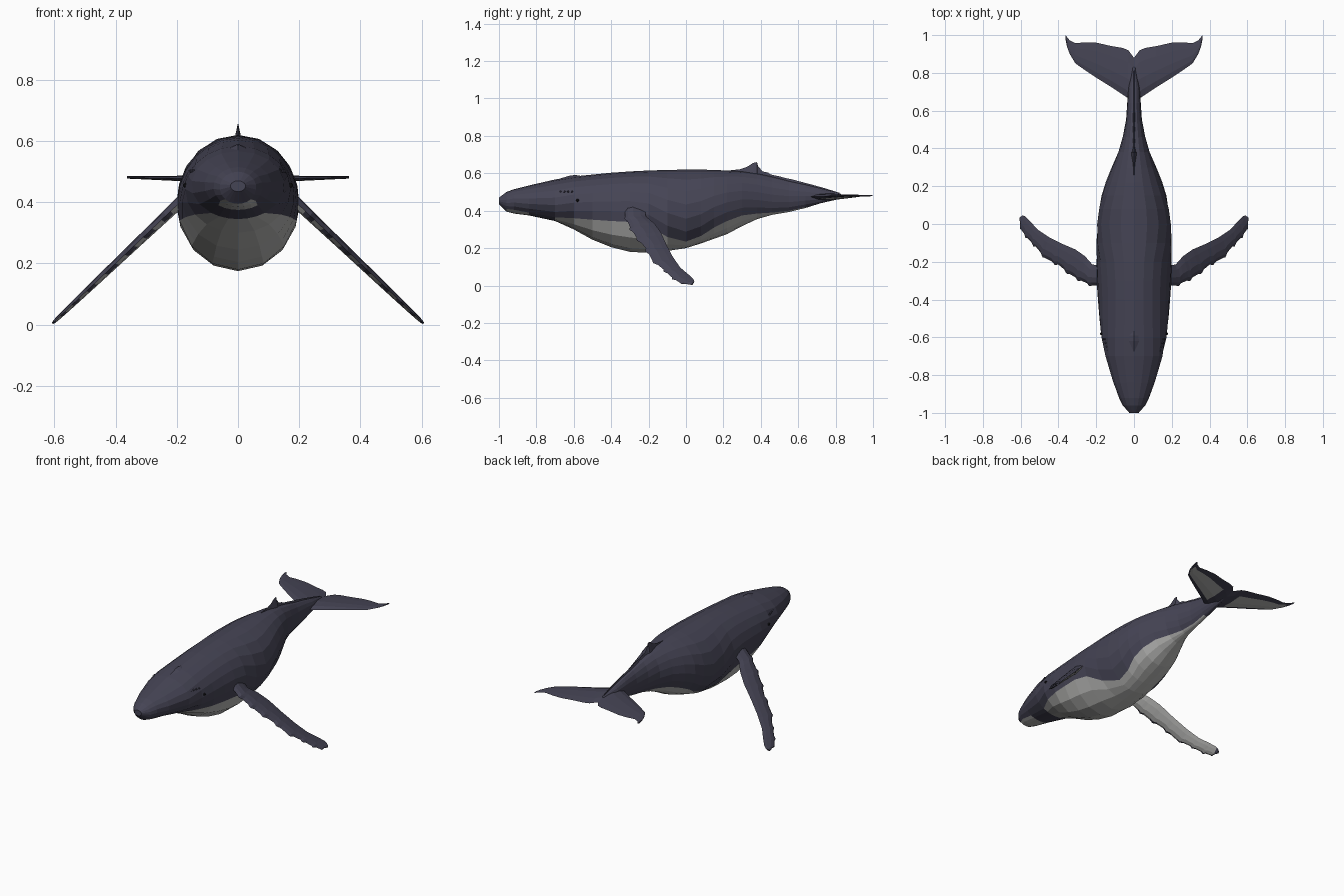
import bpy
import bmesh
import math
from mathutils import Vector

default_cube = bpy.data.objects.get("Cube")
if default_cube:
    bpy.data.objects.remove(default_cube, do_unlink=True)


def make_material(name, colour):
    material = bpy.data.materials.new(name)
    material.use_nodes = True
    material.diffuse_color = colour
    shader = next(n for n in material.node_tree.nodes if n.type == "BSDF_PRINCIPLED")
    shader.inputs["Base Color"].default_value = colour
    return material


MATERIALS = [
    make_material("slate skin", (0.06, 0.058, 0.09, 1)),
    make_material("pale belly", (0.46, 0.46, 0.45, 1)),
    make_material("black eye", (0.01, 0.01, 0.012, 1)),
]
SKIN, BELLY, EYE = range(len(MATERIALS))


def finish(name, bm, mirrored=False):
    """Turn a bmesh into a flat shaded object, optionally mirrored left to right."""
    bmesh.ops.recalc_face_normals(bm, faces=bm.faces)
    mesh = bpy.data.meshes.new(name)
    bm.to_mesh(mesh)
    bm.free()
    for material in MATERIALS:
        mesh.materials.append(material)
    obj = bpy.data.objects.new(name, mesh)
    bpy.context.collection.objects.link(obj)
    if mirrored:
        obj.modifiers.new("left and right", "MIRROR").use_axis[0] = True
    return obj


def loft(bm, rings, paint, cap_first=True, cap_last=True):
    """Skin a row of equal rings; paint(segment, side) picks each face's material."""
    rows = [[bm.verts.new(point) for point in ring] for ring in rings]
    count = len(rows[0])
    for segment, (a, b) in enumerate(zip(rows, rows[1:])):
        for side in range(count):
            after = (side + 1) % count
            face = bm.faces.new((a[side], a[after], b[after], b[side]))
            face.material_index = paint(segment, side)
    if cap_first:
        bm.faces.new(rows[0])
    if cap_last:
        bm.faces.new(rows[-1])


# Body stations: y, top, bottom, half width, height of the pale belly edge
BODY = [
    (-1.0, .47, .435, .025, .44),
    (-.96, .50, .395, .06, .41),
    (-.92, .515, .385, .08, .405),
    (-.84, .535, .375, .11, .39),
    (-.70, .567, .345, .152, .365),
    (-.60, .583, .30, .172, .36),
    (-.50, .593, .245, .184, .352),
    (-.40, .603, .205, .191, .345),
    (-.30, .61, .18, .198, .34),
    (-.20, .615, .175, .2, .32),
    (-.10, .618, .185, .2, .26),
    (0, .62, .2, .196, .235),
    (.08, .62, .225, .186, .265),
    (.15, .618, .25, .172, .31),
    (.22, .615, .275, .15, .345),
    (.30, .61, .318, .118, .375),
    (.38, .60, .355, .084, .385),
    (.46, .583, .378, .06, .39),
    (.55, .56, .393, .042, .40),
    (.64, .54, .415, .036, .42),
    (.72, .52, .44, .03, .44),
    (.83, .49, .465, .008, .47),
]
UPPER, LOWER = 14, 6


def body_ring(y, top, bottom, width, belly):
    centre, half = (top + bottom) / 2, (top - bottom) / 2
    edge = math.asin(max(-.97, min(-.1, (belly - centre) / half)))
    back, under = math.pi - 2 * edge, math.pi + 2 * edge
    angles = [edge + back * i / UPPER for i in range(UPPER)]
    angles += [edge + back + under * i / LOWER for i in range(LOWER)]
    return [(width * math.cos(a), y, centre + half * math.sin(a)) for a in angles]


def paint_body(segment, side):
    middle = (BODY[segment][0] + BODY[segment + 1][0]) / 2
    chin = -.97 < middle < -.84
    belly = -.7 < middle < .62
    return BELLY if side >= UPPER and (chin or belly) else SKIN


bm = bmesh.new()
loft(bm, [body_ring(*station) for station in BODY], paint_body)
finish("body", bm)

# Blade section: chord position and relative thickness, over the top then underneath
OVER = [(0, 0), (.15, .75), (.4, 1), (.75, .55), (1, 0)]
SECTION = OVER + [(u, -h) for u, h in reversed(OVER[1:-1])]
TRAILING, REAR, FRONT, LEADING = range(len(OVER) - 1, len(SECTION))


def blade_ring(lead, trail, normal, half):
    return [lead.lerp(trail, u) + normal * half * h for u, h in SECTION]


# Flippers: leading x, y and trailing x, y from root to tip
FLIPPER = [
    (.16, -.33, .16, -.22),
    (.22, -.325, .22, -.215),
    (.28, -.30, .26, -.17),
    (.34, -.265, .31, -.135),
    (.40, -.215, .38, -.105),
    (.47, -.18, .45, -.07),
    (.52, -.12, .51, -.03),
    (.565, -.075, .55, .015),
    (.597, -.03, .575, .04),
    (.607, .03, .59, .045),
]
STEPS = 4
SLOPE = .95


def on_slope(x, y):
    return Vector((x, y, .39 - (x - .2) * SLOPE))


normal = Vector((SLOPE, 0, 1)).normalized()
rings = []
total = (len(FLIPPER) - 1) * STEPS
for i in range(total + 1):
    j = min(i // STEPS, len(FLIPPER) - 2)
    t = i / STEPS - j
    x, y, u, v = [a + (b - a) * t for a, b in zip(FLIPPER[j], FLIPPER[j + 1])]
    lead, trail = on_slope(x, y), on_slope(u, v)
    # Knobbly leading edge
    knob = .011 * max(0, math.sin(i * math.pi / 2)) if STEPS < i < total - 2 else 0
    lead += (lead - trail).normalized() * knob
    rings.append(blade_ring(lead, trail, normal, .019 - .014 * i / total))


def paint_flipper(segment, side):
    if side < TRAILING or segment > total - 3:
        return SKIN
    if side == LEADING:
        return SKIN if segment % STEPS < 2 else BELLY
    return BELLY


bm = bmesh.new()
loft(bm, rings, paint_flipper)
finish("flippers", bm, mirrored=True)

# Tail flukes: x, leading y, trailing y
FLUKE = [
    (0, .66, .88),
    (.03, .665, .92),
    (.06, .685, .932),
    (.12, .725, .942),
    (.20, .775, .96),
    (.26, .815, .962),
    (.31, .85, .957),
    (.34, .90, .972),
    (.355, .94, .99),
    (.362, .975, 1.0),
]
reach = FLUKE[-1][0]
rings = []
for x, front, rear in FLUKE:
    height = .474 + .02 * x
    half = .022 - .018 * math.sqrt(x / reach)
    rings.append(blade_ring(Vector((x, front, height)), Vector((x, rear, height)),
                            Vector((0, 0, 1)), half))


def paint_fluke(segment, side):
    inside = .05 < FLUKE[segment][0] < .33
    return BELLY if inside and side in (REAR, FRONT) else SKIN


bm = bmesh.new()
loft(bm, rings, paint_fluke, cap_first=False)
finish("tail_flukes", bm, mirrored=True)


def ridge(name, crest, width, depth):
    """A sharp keel along the back, following crest points of y, z."""
    bm = bmesh.new()
    rings = [[(-width, y, z - depth), (0, y, z), (width, y, z - depth)] for y, z in crest]
    loft(bm, rings, lambda segment, side: SKIN)
    finish(name, bm)


# Back fin with the low knuckles behind it, and the blowhole guard on the head
ridge("back_fin", [(.22, .614), (.29, .622), (.33, .636), (.36, .656), (.38, .66),
                   (.385, .638), (.41, .61), (.44, .604)], .013, .06)
ridge("tail_keel", [(.43, .604), (.46, .592), (.5, .584), (.53, .575), (.57, .567),
                    (.61, .556), (.66, .543), (.74, .521), (.82, .496)], .01, .03)
ridge("blowhole_guard", [(-.68, .57), (-.62, .588), (-.59, .591), (-.56, .586)], .028, .012)


def beads(name, places, radius, material):
    bm = bmesh.new()
    for place in places:
        made = bmesh.ops.create_icosphere(bm, subdivisions=1, radius=radius)
        bmesh.ops.translate(bm, verts=made["verts"], vec=place)
    for face in bm.faces:
        face.material_index = material
    finish(name, bm, mirrored=True)


# Eyes and the row of small head bumps
beads("eyes", [(.172, -.58, .455)], .009, EYE)
beads("head_bumps", [(.138 + .006 * i, -.67 + .02 * i, .502) for i in range(4)], .006, SKIN)
